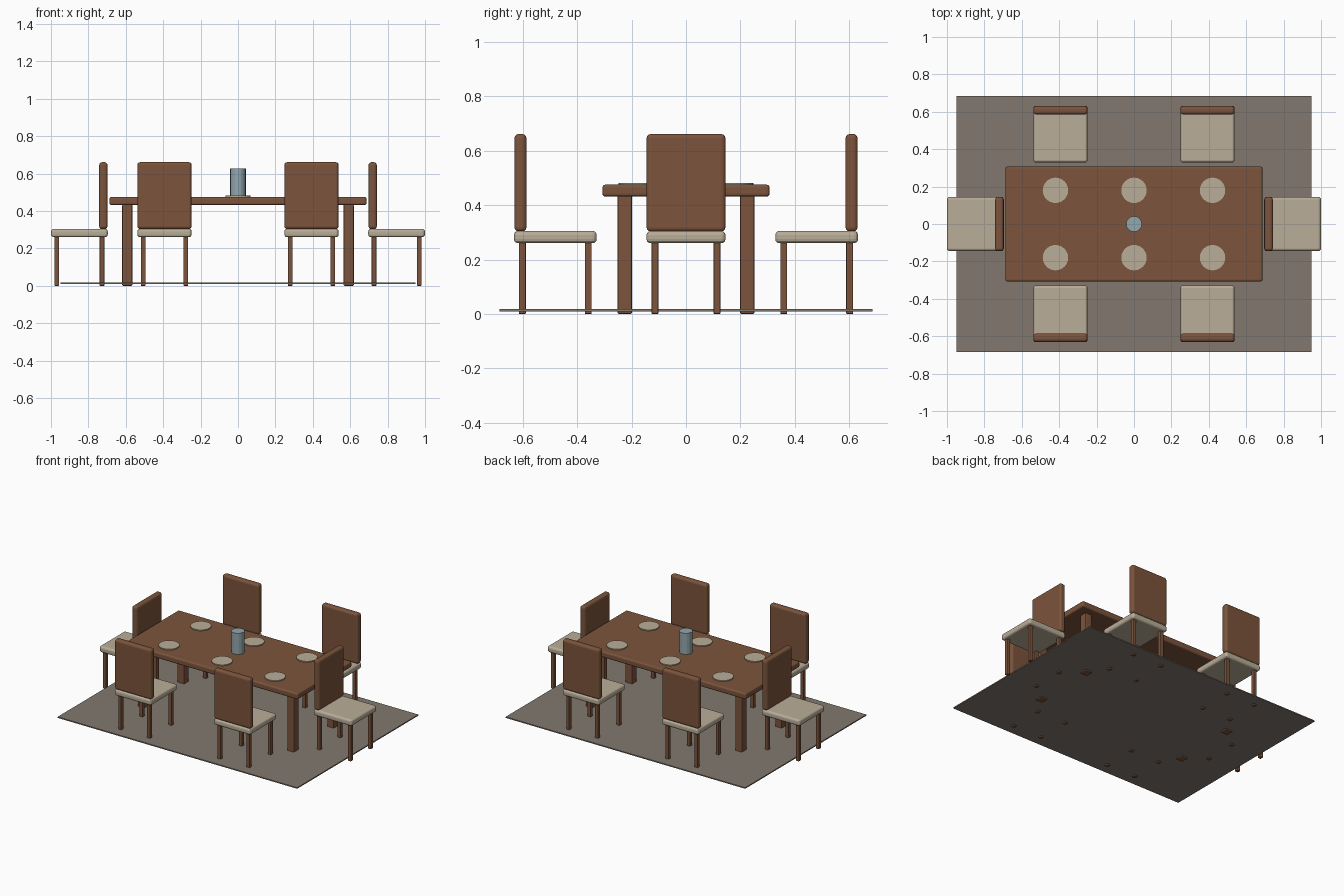
import bpy
import math
from math import pi
from mathutils import Matrix, Vector

if "Cube" in bpy.data.objects:
    bpy.data.objects.remove(bpy.data.objects["Cube"])


def material(name, srgb):
    m = bpy.data.materials.new(name)
    m.diffuse_color = [((c / 255 + 0.055) / 1.055) ** 2.4 for c in srgb] + [1]
    m.use_nodes = True
    m.node_tree.nodes["Principled BSDF"].inputs["Base Color"].default_value = m.diffuse_color
    return m


WOOD = material("walnut wood", (124, 84, 60))
CREAM = material("cream fabric", (186, 174, 152))
PLATE = material("stoneware", (186, 174, 152))
RUG = material("taupe rug", (130, 121, 111))
GLASS = material("blue grey glaze", (146, 168, 174))


def finish(name, mat, bevel=0, segments=3):
    ob = bpy.context.object
    ob.name = name
    ob.data.materials.append(mat)
    if bevel:
        bpy.ops.object.transform_apply(location=False, rotation=False, scale=True)
        mod = ob.modifiers.new("soft edges", "BEVEL")
        mod.width, mod.segments = bevel, segments
    return ob


def box(name, lo, hi, mat, bevel=0, segments=3, place=Matrix()):
    """Box between two corners, moved by a placement matrix."""
    lo, hi = Vector(lo), Vector(hi)
    bpy.ops.mesh.primitive_cube_add(size=1)
    ob = bpy.context.object
    ob.scale = hi - lo
    finish(name, mat, bevel, segments)
    ob.matrix_world = place @ Matrix.Translation((lo + hi) / 2) @ (
        Matrix() if bevel else Matrix.Diagonal((*(hi - lo), 1)))
    return ob


def disc(name, x, y, z0, z1, r, sides, mat):
    bpy.ops.mesh.primitive_cylinder_add(vertices=sides, radius=r, depth=z1 - z0,
                                        location=(x, y, (z0 + z1) / 2))
    return finish(name, mat)


def chair(x, y, turn):
    """Chair centred on its seat; the backrest is on local -y."""
    place = Matrix.Translation((x, y, 0)) @ Matrix.Rotation(turn, 4, "Z")
    box("chair_seat", (-0.145, -0.152, 0.26), (0.145, 0.152, 0.305), CREAM, 0.015, 3, place)
    box("chair_back", (-0.145, -0.15, 0.303), (0.145, -0.106, 0.661), WOOD, 0.015, 3, place)
    for sx in (-1, 1):
        for sy in (-1, 1):
            cx, cy = sx * 0.114, sy * 0.121
            box("chair_leg", (cx - 0.0125, cy - 0.0125, 0), (cx + 0.0125, cy + 0.0125, 0.265),
                WOOD, 0.003, 2, place)


# Rug
box("rug", (-0.948, -0.685, 0.01), (0.948, 0.685, 0.018), RUG)

# Table
box("table_top", (-0.687, -0.307, 0.431), (0.687, 0.307, 0.475), WOOD, 0.011)
for sx in (-1, 1):
    for sy in (-1, 1):
        cx, cy = sx * 0.592, sy * 0.225
        box("table_leg", (cx - 0.027, cy - 0.027, 0), (cx + 0.027, cy + 0.027, 0.436),
            WOOD, 0.006, 2)

# Side chairs and end chairs, all with the backrest as built
for x in (-0.393, 0.393):
    chair(x, -0.48, 0)
    chair(x, 0.48, pi)
# End chairs have their backrests next to the table
chair(-0.848, 0, pi / 2)
chair(0.848, 0, -pi / 2)

# Place settings and vase
for x in (-0.42, 0, 0.42):
    for y in (-0.18, 0.18):
        disc("plate", x, y, 0.474, 0.482, 0.068, 24, PLATE)
disc("vase", 0, 0, 0.474, 0.626, 0.042, 16, GLASS)
